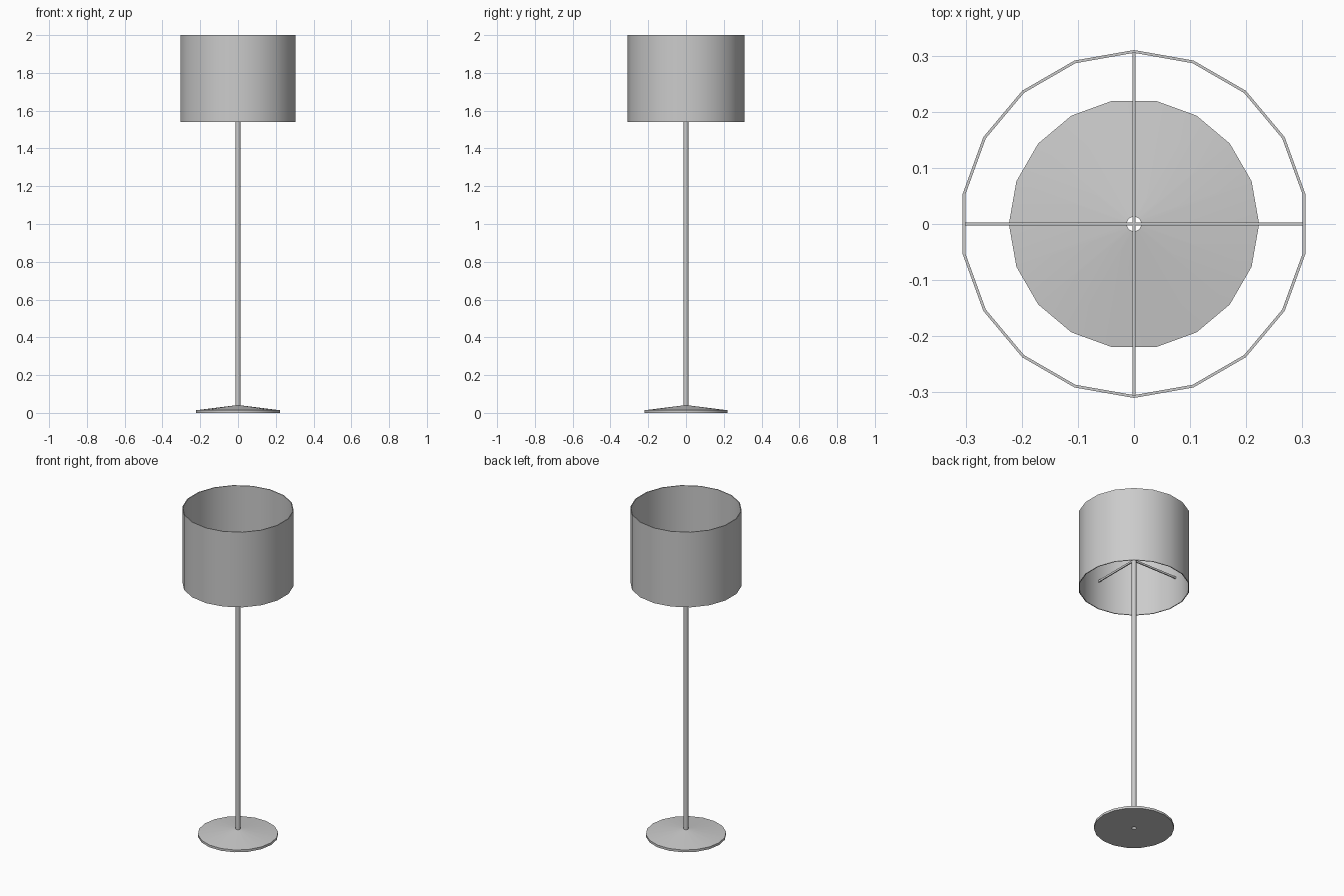
import bpy, bmesh
from math import cos, sin, tau

if "Cube" in bpy.data.objects:
    bpy.data.objects.remove(bpy.data.objects["Cube"])


def ring_solid(name, profile, sides, start=0.0, closed=True):
    """Revolve an (r, z) profile round the z axis with a set number of sides."""
    bm = bmesh.new()
    rings = [[bm.verts.new((r * cos(start + tau * i / sides),
                            r * sin(start + tau * i / sides), z))
              for i in range(sides)] for r, z in profile]
    pairs = list(zip(rings, rings[1:]))
    if closed:
        pairs.append((rings[-1], rings[0]))
    for a, b in pairs:
        for i in range(sides):
            j = (i + 1) % sides
            bm.faces.new((a[i], a[j], b[j], b[i]))
    bmesh.ops.recalc_face_normals(bm, faces=bm.faces)
    mesh = bpy.data.meshes.new(name)
    bm.to_mesh(mesh)
    bm.free()
    obj = bpy.data.objects.new(name, mesh)
    bpy.context.collection.objects.link(obj)
    bpy.ops.object.select_all(action='DESELECT')
    obj.select_set(True)
    bpy.context.view_layer.objects.active = obj
    bpy.ops.object.shade_smooth_by_angle(angle=0.6)
    return obj


POLE_R = 0.013
ARM_Z = 1.715

# shallow conical foot with a hole for the pole
ring_solid("base", [(POLE_R, 0), (0.223, 0), (0.223, 0.014), (POLE_R, 0.04)], 18)

# hollow pole, open at both ends
ring_solid("pole", [(POLE_R, 0), (POLE_R, ARM_Z + 0.006)], 18, closed=False)

# thin-walled drum shade, a corner pointing along y
ring_solid("shade", [(0.31, 1.54), (0.31, 2.0), (0.305, 2.0), (0.305, 1.54)],
           18, start=tau / 4)

# crossed bars carrying the shade
for name, size in (("arm_x", (0.608, 0.006, 0.012)), ("arm_y", (0.006, 0.614, 0.012))):
    bpy.ops.mesh.primitive_cube_add(size=1, location=(0, 0, ARM_Z))
    arm = bpy.context.object
    arm.name = name
    arm.scale = size
